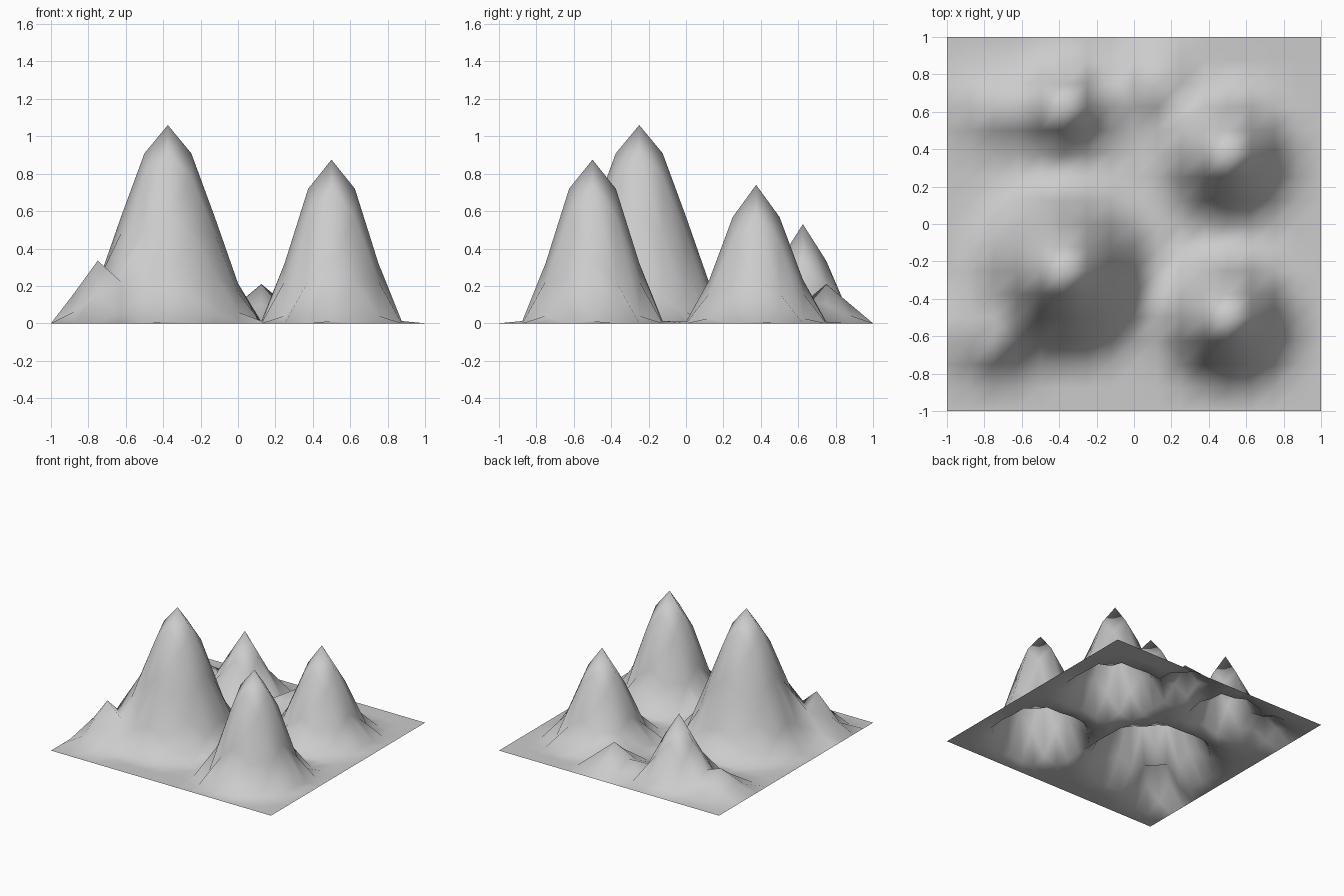
import bpy
import math

if "Cube" in bpy.data.objects:
    bpy.data.objects.remove(bpy.data.objects["Cube"])

# Peaks: x, y, height, falloff radius, bluntness of the tip
PEAKS = [
    (-0.375, -0.25, 1.06, 0.527, 1.0),
    (0.5, -0.5, 0.875, 0.40, 1.13),
    (0.5, 0.375, 0.74, 0.40, 1.0),
    (-0.375, 0.625, 0.53, 0.303, 1.0),
    (-0.75, -0.625, 0.335, 0.245, 1.0),
    (0.125, 0.75, 0.21, 0.25, 1.0),
    (-0.75, 0.625, 0.18, 0.25, 1.0),
]


def bump(r, radius, power):
    """Smooth falloff from 1 at the summit to 0 at the radius."""
    if r >= radius:
        return 0.0
    d = 1 - (r / radius) ** power
    return d * d * (3 - 2 * d)


# Flat sheet of 16 x 16 quads
bpy.ops.mesh.primitive_grid_add(x_subdivisions=16, y_subdivisions=16, size=2)
terrain = bpy.context.object
terrain.name = "mountain_terrain"

# Pull the mountains up out of the sheet
for v in terrain.data.vertices:
    v.co.z = sum(h * bump(math.hypot(v.co.x - x, v.co.y - y), radius, p)
                 for x, y, h, radius, p in PEAKS)

bpy.ops.object.shade_smooth()
